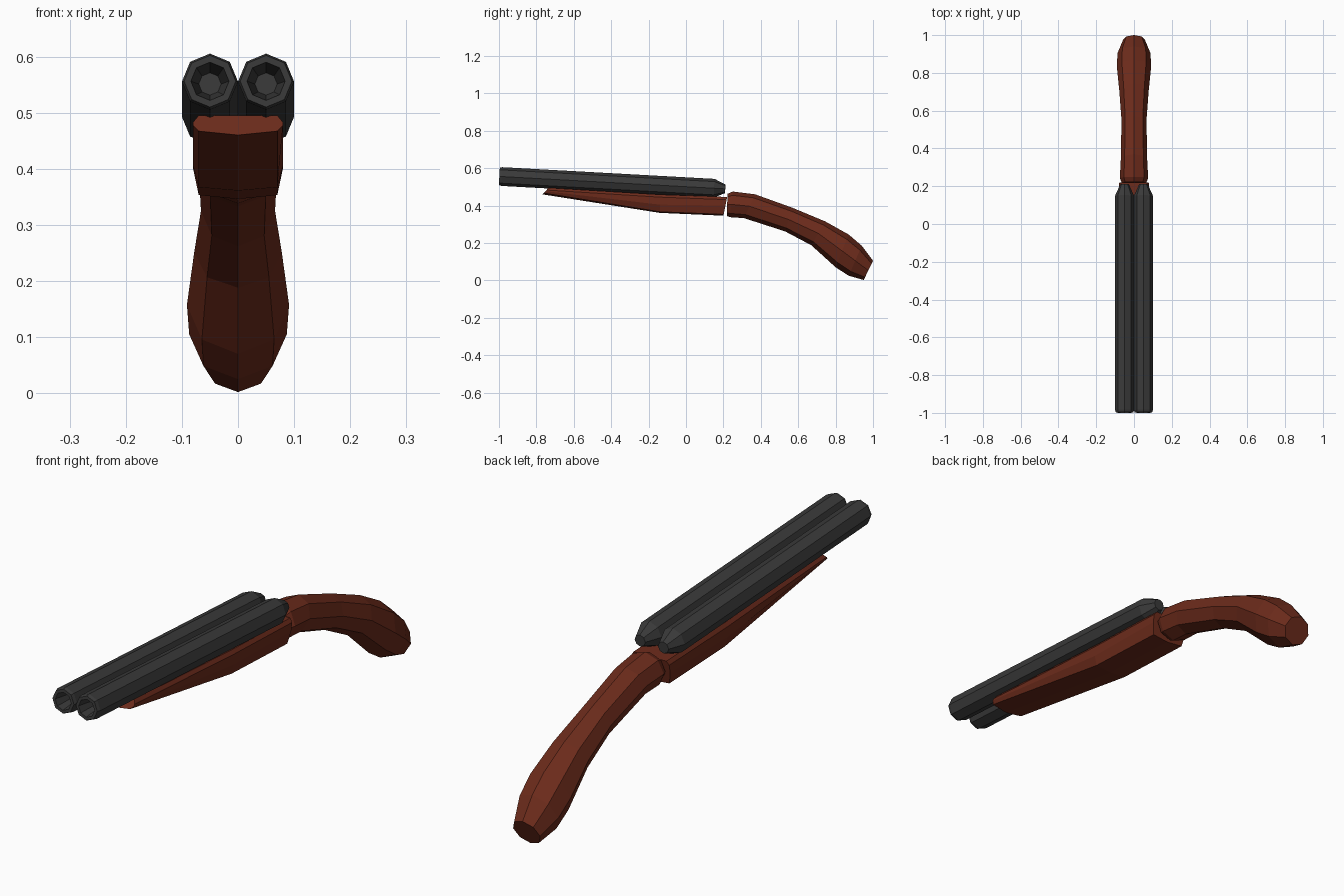
import bpy, bmesh, math
from mathutils import Vector

if "Cube" in bpy.data.objects:
    bpy.data.objects.remove(bpy.data.objects["Cube"])


def material(name, color):
    m = bpy.data.materials.new(name)
    m.diffuse_color = color
    m.use_nodes = True
    m.node_tree.nodes["Principled BSDF"].inputs["Base Color"].default_value = m.diffuse_color
    return m


wood = material("dark_wood", (0.15, 0.024, 0.011, 1))
steel = material("dark_steel", (0.042, 0.042, 0.042, 1))


def loft(name, rings, mat):
    """Bridge equal-length rings of points and cap both ends."""
    bm = bmesh.new()
    loops = [[bm.verts.new(p) for p in ring] for ring in rings]
    n = len(loops[0])
    for a, b in zip(loops, loops[1:]):
        for i in range(n):
            j = (i + 1) % n
            bm.faces.new((a[i], a[j], b[j], b[i]))
    bm.faces.new(loops[0])
    bm.faces.new(loops[-1])
    bmesh.ops.recalc_face_normals(bm, faces=bm.faces[:])
    me = bpy.data.meshes.new(name)
    bm.to_mesh(me)
    bm.free()
    me.materials.append(mat)
    ob = bpy.data.objects.new(name, me)
    bpy.context.collection.objects.link(ob)
    return ob


def octagon(center, half, width):
    """Eight-sided ring with a corner at the top; half is its upward radius vector."""
    c, h = Vector(center), Vector(half)
    side = Vector((width, 0, 0))
    return [c + h * math.cos(k * math.pi / 4) + side * math.sin(k * math.pi / 4)
            for k in range(8)]


# Twin barrels: tapered breech, octagonal tube, hollow muzzle
def barrel_z(y):
    return 0.556 - 0.055 * (y + 1)


for side, x in (("left", -0.05), ("right", 0.05)):
    profile = [(-0.91, 0.02), (-0.998, 0.034), (-0.998, 0.046), (-0.985, 0.05),
               (0.15, 0.05), (0.21, 0.023)]
    loft(side + "_barrel",
         [octagon((x, y, barrel_z(y)), (0, 0.055 * r, r), r) for y, r in profile],
         steel)


# Forend: y at top, y at bottom, then heights of the section corners
def forend_ring(y_top, y_bot, top, upper, lower, low, bottom):
    half = [(0.07, top), (0.08, upper), (0.08, lower), (0.07, low), (0, bottom)]
    pts = half + [(-x, z) for x, z in half[-2::-1]]
    return [(x, y_top + (y_bot - y_top) * (top - z) / (top - bottom), z)
            for x, z in pts]


loft("forend", [
    forend_ring(-0.735, -0.767, 0.495, 0.483, 0.477, 0.467, 0.460),
    forend_ring(-0.14, -0.14, 0.459, 0.445, 0.405, 0.367, 0.361),
    forend_ring(0.22, 0.20, 0.446, 0.432, 0.400, 0.353, 0.346)], wood)

# Curved grip: top point (y, z), bottom point (y, z), half width
grip = [((0.222, 0.463), (0.218, 0.345), 0.066),
        ((0.25, 0.475), (0.235, 0.338), 0.075),
        ((0.37, 0.460), (0.31, 0.333), 0.070),
        ((0.57, 0.388), (0.53, 0.262), 0.066),
        ((0.745, 0.315), (0.67, 0.188), 0.078),
        ((0.87, 0.245), (0.80, 0.070), 0.091),
        ((0.94, 0.185), (0.87, 0.025), 0.087),
        ((1.0, 0.105), (0.95, 0.002), 0.058)]
rings = []
for t, b, w in grip:
    top, bot = Vector((0, *t)), Vector((0, *b))
    rings.append(octagon((top + bot) / 2, (top - bot) / 2, w))
loft("grip", rings, wood)
